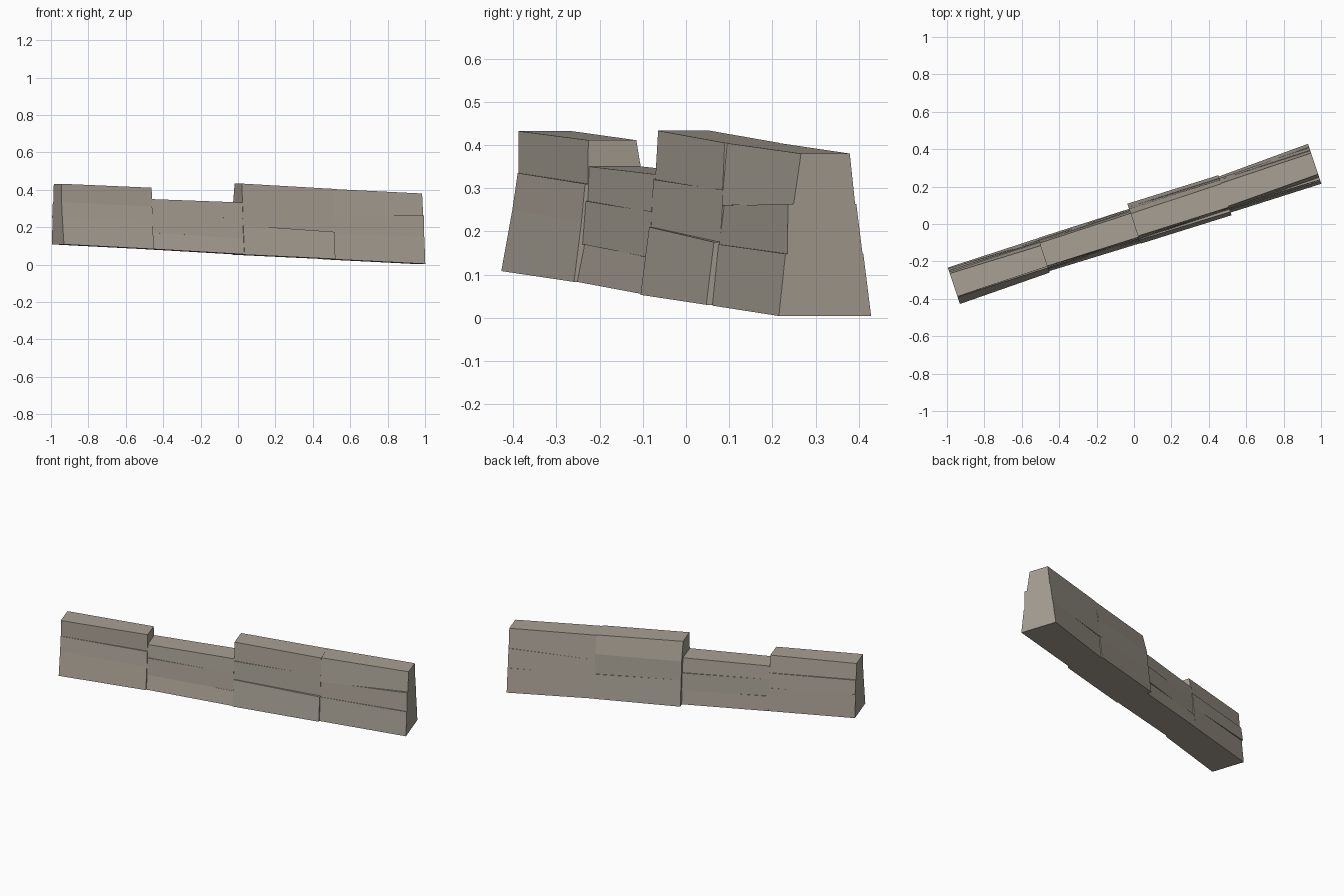
import bpy, bmesh
from math import radians
from mathutils import Matrix

cube = bpy.data.objects.get("Cube")
if cube:
    bpy.data.objects.remove(cube)

# Single weathered stone colour
stone = bpy.data.materials.new("warm_grey_stone")
stone.use_nodes = True
COLOUR = (0.39, 0.35, 0.295, 1)
stone.diffuse_color = COLOUR
stone.node_tree.nodes["Principled BSDF"].inputs["Base Color"].default_value = COLOUR

TURN = Matrix.Rotation(radians(18.4), 4, 'Z')
LENGTH = 0.509


def course(name, start, left, right):
    """Tapered stone block; each end is (z low, z high, front low, front high, back low, back high)."""
    bm = bmesh.new()
    rings = []
    for u, end in ((start, left), (start + LENGTH, right)):
        z0, z1, f0, f1, b0, b1 = end
        rings.append([bm.verts.new((u, v, z))
                      for v, z in ((f0, z0), (b0, z0), (b1, z1), (f1, z1))])
    a, b = rings
    bm.faces.new(a)
    bm.faces.new(b[::-1])
    for i in range(4):
        j = (i + 1) % 4
        bm.faces.new((a[i], b[i], b[j], a[j]))
    bmesh.ops.recalc_face_normals(bm, faces=bm.faces[:])
    bm.transform(TURN)
    mesh = bpy.data.meshes.new(name)
    bm.to_mesh(mesh)
    bm.free()
    mesh.materials.append(stone)
    bpy.context.collection.objects.link(bpy.data.objects.new(name, mesh))


# Each wall section: courses from bottom to top, as left end and right end
sections = {
    "west_end": [
        ((.108, .25, -.112, -.085, .093, .08), (.083, .22, -.104, -.086, .09, .078)),
        ((.25, .335, -.085, -.072, .088, .076), (.22, .31, -.086, -.077, .076, .07)),
        ((.335, .432, -.07, -.07, .068, .06), (.31, .411, -.07, -.069, .066, .048)),
    ],
    "low_west": [
        ((.083, .17, -.096, -.078, .091, .08), (.055, .14, -.108, -.093, .085, .078)),
        ((.17, .27, -.083, -.075, .075, .07), (.14, .245, -.091, -.083, .085, .076)),
        ((.27, .35, -.07, -.067, .07, .063), (.245, .332, -.085, -.074, .07, .06)),
    ],
    "tall_middle": [
        ((.053, .21, -.111, -.09, .114, .095), (.03, .175, -.12, -.101, .105, .088)),
        ((.21, .32, -.085, -.08, .095, .085), (.175, .295, -.086, -.078, .084, .078)),
        ((.32, .433, -.075, -.068, .085, .058), (.295, .405, -.08, -.075, .078, .057)),
    ],
    "tall_east": [
        ((.028, .17, -.105, -.09, .098, .085), (.004, .148, -.112, -.096, .113, .094)),
        ((.17, .26, -.088, -.076, .088, .08), (.148, .263, -.091, -.09, .092, .077)),
        ((.26, .404, -.082, -.069, .08, .06), (.263, .38, -.076, -.058, .074, .061)),
    ],
}
for i, (section, courses) in enumerate(sections.items()):
    for level, (left, right) in zip(("bottom", "middle", "top"), courses):
        course(f"{section}_{level}_course", (i - 2) * LENGTH, left, right)
